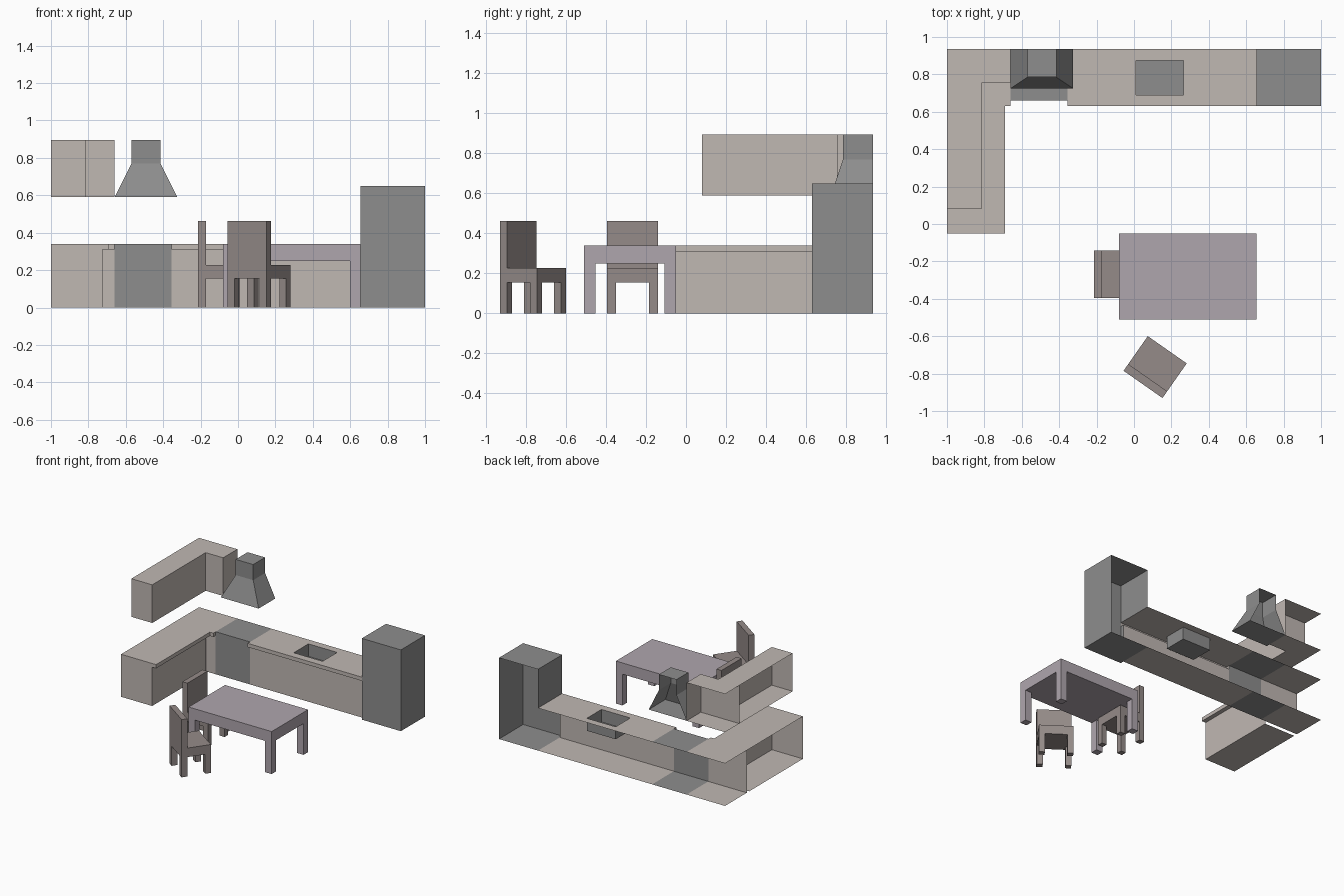
import bpy, bmesh
from math import radians
from mathutils import Matrix

if "Cube" in bpy.data.objects:
    bpy.data.objects.remove(bpy.data.objects["Cube"])


def material(name, r, g, b):
    m = bpy.data.materials.new(name)
    m.diffuse_color = (r, g, b, 1)
    m.use_nodes = True
    m.node_tree.nodes["Principled BSDF"].inputs["Base Color"].default_value = m.diffuse_color
    return m


CABINET = material("cabinet", 0.53, 0.48, 0.45)
STEEL = material("steel", 0.27, 0.27, 0.27)
TABLE = material("table_wood", 0.43, 0.38, 0.42)
CHAIR = material("chair_wood", 0.30, 0.26, 0.25)

# corner indices per box side: index = 4*ix + 2*iy + iz
SIDES = {"L": (0, 1, 3, 2), "R": (4, 6, 7, 5), "F": (0, 4, 5, 1),
         "B": (2, 3, 7, 6), "D": (0, 2, 6, 4), "T": (1, 5, 7, 3)}


def finish(name, bm, mat, matrix=None):
    bmesh.ops.remove_doubles(bm, verts=bm.verts, dist=1e-4)
    me = bpy.data.meshes.new(name)
    bm.to_mesh(me)
    bm.free()
    me.materials.append(mat)
    ob = bpy.data.objects.new(name, me)
    if matrix:
        ob.matrix_world = matrix
    bpy.context.collection.objects.link(ob)
    return ob


def part(name, mat, *boxes, matrix=None):
    """Each box: (x0, x1), (y0, y1), (z0, z1), letters of the sides that exist."""
    bm = bmesh.new()
    for xs, ys, zs, sides in boxes:
        v = [bm.verts.new((x, y, z)) for x in xs for y in ys for z in zs]
        for s in sides:
            bm.faces.new([v[i] for i in SIDES[s]])
    return finish(name, bm, mat, matrix)


BACK = 0.935
FACE = 0.66      # cabinet fronts
LIP = 0.63       # worktop edge
TOP = (0.31, 0.34)
LOW = (0, 0.31)

# Base cabinets, open against the walls
part("left_base_cabinet", CABINET, ((-1, -0.725), (-0.05, LIP), LOW, "FRD"))
part("corner_base_cabinet", CABINET, ((-1, -0.66), (FACE, BACK), (0, 0.31), "FD"))
part("sink_base_cabinet", CABINET, ((-0.355, 0.655), (FACE, BACK), LOW, "FD"))

# Worktop with overhanging lip
part("left_worktop", CABINET,
     ((-1, -0.725), (-0.05, LIP), TOP, "FT"),
     ((-0.725, -0.69), (-0.05, LIP), TOP, "FRTD"),
     ((-0.69, -0.66), (LIP, FACE), TOP, "FRTD"),
     ((-1, -0.69), (LIP, FACE), TOP, "T"),
     ((-0.725, -0.69), (LIP, FACE), TOP, "D"),
     ((-1, -0.66), (FACE, BACK), TOP, "FT"))

# Sink worktop: strips around the basin opening
xs, ys = (-0.355, 0.01, 0.265, 0.655), (LIP, 0.69, 0.875, BACK)
cells = [((xs[i], xs[i + 1]), (ys[j], ys[j + 1]), TOP, "T")
         for i in range(3) for j in range(3) if (i, j) != (1, 1)]
part("sink_worktop", CABINET, ((-0.355, 0.655), (LIP, FACE), TOP, "FDL"), *cells)
part("sink_basin", STEEL, ((0.01, 0.265), (0.69, 0.875), (0.24, 0.34), "LRFBD"))

# Appliances
part("stove", STEEL, ((-0.66, -0.355), (FACE, BACK), (0, 0.34), "FTD"))
part("fridge", STEEL,
     ((0.655, 1), (LIP, BACK), (0, 0.65), "FRTD"),
     ((0.655, 1), (LIP, BACK), (0.34, 0.65), "L"),
     ((0.655, 1), (LIP, FACE), LOW, "L"))

# Wall cabinets
HIGH = (0.59, 0.895)
part("left_wall_cabinet", CABINET, ((-1, -0.815), (0.08, 0.755), HIGH, "FRTD"))
part("corner_wall_cabinet", CABINET, ((-1, -0.66), (0.755, BACK), HIGH, "FRTD"))

# Extractor hood: three-sided funnel and duct, open at the wall
bm = bmesh.new()
rings = []
for x0, x1, y, z in ((-0.66, -0.325, 0.725, 0.59), (-0.57, -0.415, 0.785, 0.77),
                     (-0.57, -0.415, 0.785, 0.895)):
    rings.append([bm.verts.new(p) for p in
                  ((x0, BACK, z), (x0, y, z), (x1, y, z), (x1, BACK, z))])
for a, b in zip(rings, rings[1:]):
    for i in range(3):
        bm.faces.new((a[i], a[i + 1], b[i + 1], b[i]))
bm.faces.new(rings[0][::-1])
bm.faces.new(rings[-1])
finish("extractor_hood", bm, STEEL)


def legs(x0, x1, y0, y1, w, h):
    return [((x, x + w), (y, y + w), (0, h), "LRFBD")
            for x in (x0, x1 - w) for y in (y0, y1 - w)]


# Dining table
part("table_top", TABLE, ((-0.08, 0.655), (-0.51, -0.05), (0.25, 0.34), "LRFBDT"))
part("table_legs", TABLE, *legs(-0.08, 0.655, -0.51, -0.05, 0.057, 0.25))


# Chairs, modelled facing +x
def chair(name, x, y, angle):
    m = Matrix.Translation((x, y, 0)) @ Matrix.Rotation(radians(angle), 4, "Z")
    d, w = 0.113, 0.127
    part(name + "_seat", CHAIR, ((-d, d), (-w, w), (0.155, 0.227), "LRFBDT"), matrix=m)
    part(name + "_back", CHAIR, ((-d, -d + 0.044), (-w, w), (0.227, 0.462), "LRFBT"), matrix=m)
    part(name + "_legs", CHAIR, *legs(-d, d, -w, w, 0.044, 0.155), matrix=m)


chair("side_chair", -0.102, -0.268, 0)
chair("front_chair", 0.113, -0.765, 55)
